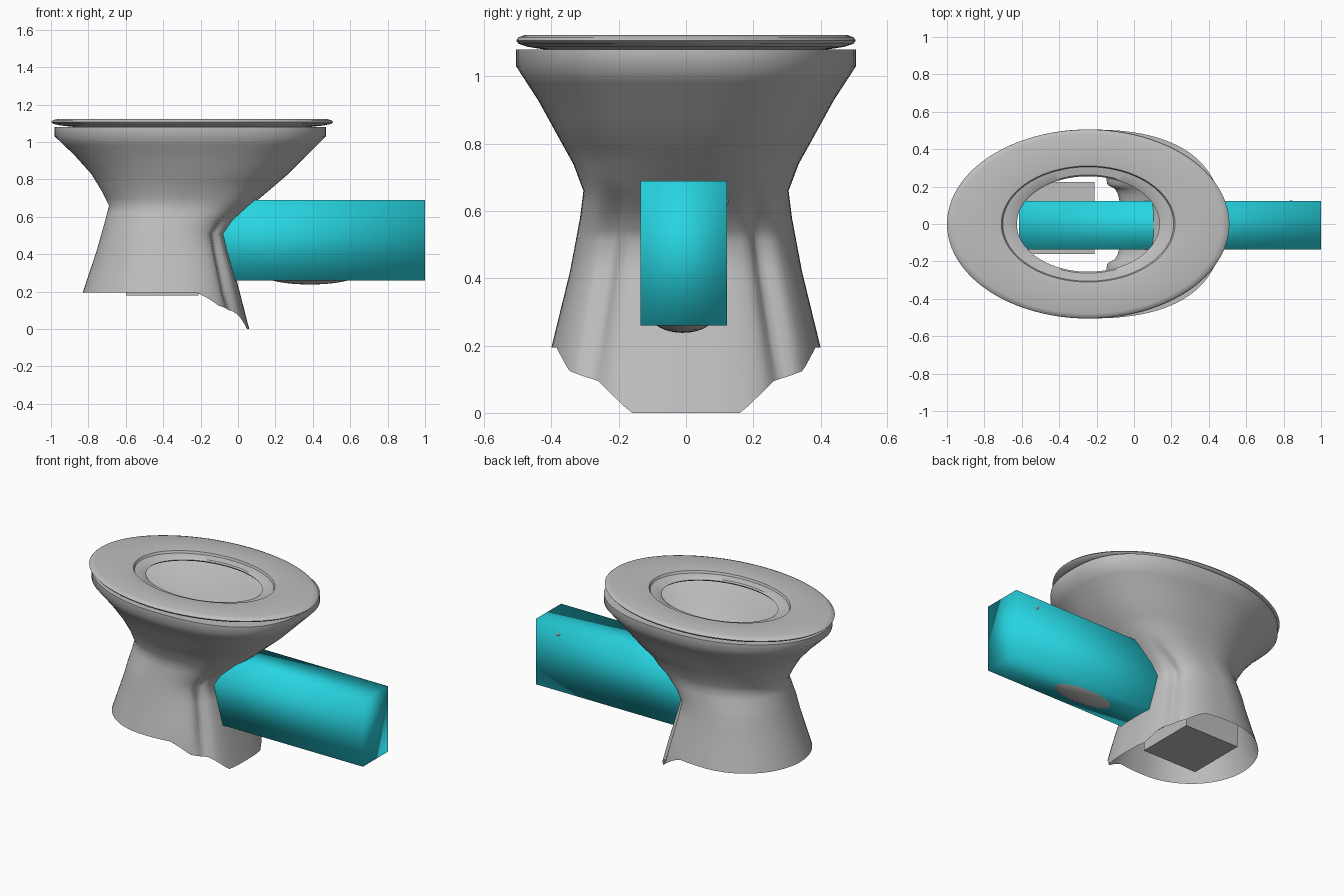
import bpy, bmesh, math

if "Cube" in bpy.data.objects:
    bpy.data.objects.remove(bpy.data.objects["Cube"])

def material(name, rgb):
    m = bpy.data.materials.new(name)
    m.diffuse_color = (*rgb, 1)
    m.use_nodes = True
    m.node_tree.nodes["Principled BSDF"].inputs["Base Color"].default_value = m.diffuse_color
    return m

GREY = material("grey", (0.52, 0.52, 0.52))
TEAL = material("teal", (0.02, 0.66, 0.75))

def finish(bm, name, mat, angle=None):
    bmesh.ops.remove_doubles(bm, verts=bm.verts, dist=0.0005)
    bmesh.ops.recalc_face_normals(bm, faces=bm.faces)
    me = bpy.data.meshes.new(name)
    bm.to_mesh(me)
    bm.free()
    me.materials.append(mat)
    ob = bpy.data.objects.new(name, me)
    bpy.context.collection.objects.link(ob)
    if angle is not None:
        bpy.ops.object.select_all(action='DESELECT')
        ob.select_set(True)
        bpy.context.view_layer.objects.active = ob
        bpy.ops.object.shade_smooth_by_angle(angle=math.radians(angle))
    return ob

def lerp_table(table, t):
    for p, q in zip(table, table[1:]):
        if t <= q[0]:
            f = max(0, (t - p[0]) / (q[0] - p[0]))
            return [a + (b - a) * f for a, b in zip(p[1:], q[1:])]
    return list(table[-1][1:])

def loft(rings, closed=False):
    bm = bmesh.new()
    vs = [[bm.verts.new(p) for p in r] for r in rings]
    n = len(vs[0])
    pairs = list(zip(vs, vs[1:])) + ([(vs[-1], vs[0])] if closed else [])
    for a, b in pairs:
        for i in range(n):
            j = (i + 1) % n
            bm.faces.new((a[i], a[j], b[j], b[i]))
    return bm

N = 96
ANG = [2 * math.pi * i / N for i in range(N)]

# Pedestal bowl: height, left x, right x, half depth
PROFILE = [(0.0, -.86, .06, .42), (.195, -.83, .01, .4), (.42, -.755, -.05, .345),
           (.51, -.73, -.07, .328), (.58, -.71, -.02, .315), (.66, -.69, .07, .305),
           (.74, -.73, .165, .335), (.83, -.785, .27, .385), (.93, -.875, .37, .44),
           (1.03, -.98, .47, .505), (1.08, -.98, .47, .505)]
# Lower lip: distance from the middle, bottom height
LIP = [(0, 0), (.16, 0), (.26, .095), (.31, .11), (.35, .125), (.395, .195)]

def power(v, e):
    return math.copysign(abs(v) ** e, v)

def bowl_point(th, z):
    # oval on the left, squarer and flatter on the right, with a fold low down
    xl, xr, b = lerp_table(PROFILE, z)
    c, s = math.cos(th), math.sin(th)
    if c > 0:
        e = 2 / (2.5 if z > .7 else 2.8)
        c, s = power(c, e), power(s, e)
    off = abs(math.degrees(th if th < math.pi else 2 * math.pi - th)) - 37
    fade = min(1, max(0, (.68 - z) / .12)) * min(1, z / .2)
    k = 1 - .08 * fade * math.exp(-(off / 7) ** 2)
    return ((xl + xr) / 2 + k * (xr - xl) / 2 * c, k * b * s, z)

def lip_z(th):
    if math.cos(th) < 0:
        return .195
    return lerp_table(LIP, abs(bowl_point(th, .1)[1]))[0]

rings = [[(-.255 + .45 * math.cos(t), .31 * math.sin(t), 1.08) for t in ANG]]
for z in (1.08, 1.03, .98, .93, .88, .83, .785, .74, .7, .66, .62, .58, .545, .51, .42, .3, .195):
    rings.append([bowl_point(t, z) for t in ANG])
rings.append([bowl_point(t, lip_z(t)) for t in ANG])
finish(loft(rings), "pedestal_bowl", GREY, 60)

# Seat ring: radius fraction, height
SEAT = [(.83, 1.08), (.93, 1.088), (.985, 1.097), (1, 1.107), (.985, 1.117), (.95, 1.123),
        (.66, 1.123), (.615, 1.12), (.605, 1.106), (.52, 1.098), (.505, 1.09), (.52, 1.08)]
finish(loft([[(-.245 + .755 * r * math.cos(t), .505 * r * math.sin(t), z) for t in ANG]
             for r, z in SEAT], closed=True), "seat", GREY, 35)

def box(name, lo, hi, mat, angle=None):
    bm = bmesh.new()
    bmesh.ops.create_cube(bm, size=1)
    for v in bm.verts:
        v.co = [(l + h) / 2 + c * (h - l) for c, l, h in zip(v.co, lo, hi)]
    return finish(bm, name, mat, angle)

# Long smooth-shaded block through the bowl, and the small base block
box("long_block", (-.615, -.135, .26), (1.0, .122, .69), TEAL, 180)
box("base_block", (-.6, -.16, .18), (-.21, .225, .33), GREY)

def ellipsoid(name, centre, radii, mat):
    bm = bmesh.new()
    bmesh.ops.create_uvsphere(bm, u_segments=32, v_segments=16, radius=1)
    for v in bm.verts:
        v.co = [c + a * r for a, c, r in zip(v.co, centre, radii)]
    return finish(bm, name, mat, 60)

# Rounded foot under the block and the small stud on its back
ellipsoid("under_foot", (.385, -.01, .29), (.25, .095, .052), GREY)
ellipsoid("stud", (.84, .118, .63), (.013, .008, .013), GREY)
